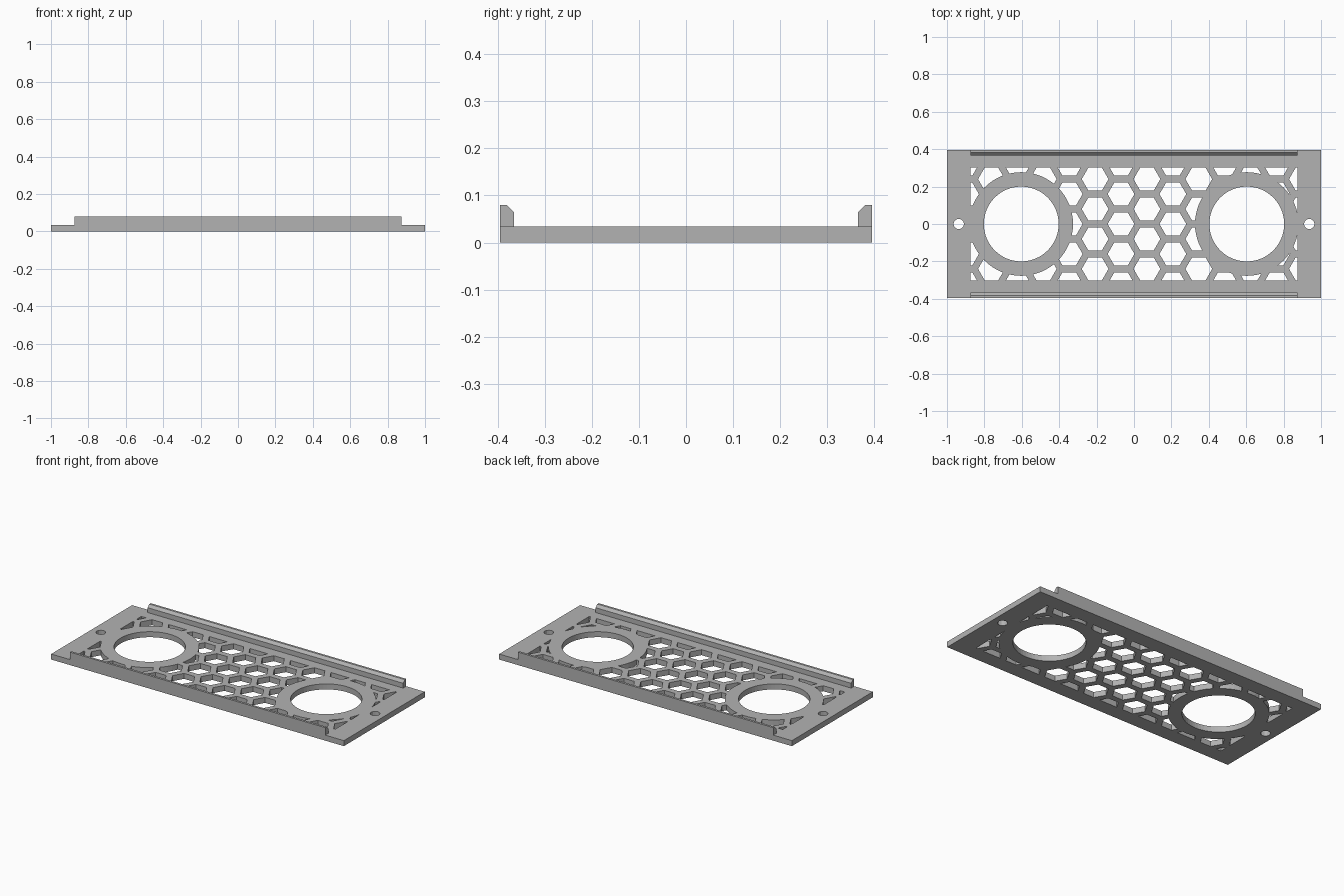
import bpy
import bmesh
from math import cos, sin, pi, sqrt

if "Cube" in bpy.data.objects:
    bpy.data.objects.remove(bpy.data.objects["Cube"])

HALF_Y = 0.395
THICK = 0.034
RAIL_X = 0.873
SPEAKER_X = 0.603
PITCH = 0.16               # honeycomb spacing, flat to flat
HEX_R = 0.124 / sqrt(3)    # honeycomb corner radius

grey = bpy.data.materials.new("plain grey")
grey.use_nodes = True
colour = (0.45, 0.45, 0.45, 1)
grey.diffuse_color = colour
grey.node_tree.nodes["Principled BSDF"].inputs["Base Color"].default_value = colour


def circle(x, y, r, n):
    return [(x + r * cos(2 * pi * i / n), y + r * sin(2 * pi * i / n)) for i in range(n)]


def rectangle(hx, hy):
    return [(-hx, -hy), (hx, -hy), (hx, hy), (-hx, hy)]


def prisms(name, outlines, low, high, along="z"):
    """Extrude closed outlines along z (xy outlines) or along x (yz outlines)."""
    bm = bmesh.new()
    for outline in outlines:
        def ring(d):
            return [bm.verts.new((a, b, d) if along == "z" else (d, a, b)) for a, b in outline]
        bottom, top = ring(low), ring(high)
        bm.faces.new(bottom[::-1])
        bm.faces.new(top)
        for i in range(len(outline)):
            j = (i + 1) % len(outline)
            bm.faces.new((bottom[i], bottom[j], top[j], top[i]))
    bmesh.ops.recalc_face_normals(bm, faces=bm.faces[:])
    mesh = bpy.data.meshes.new(name)
    bm.to_mesh(mesh)
    bm.free()
    mesh.materials.append(grey)
    obj = bpy.data.objects.new(name, mesh)
    bpy.context.collection.objects.link(obj)
    return obj


def combine(target, tool, operation):
    """Apply a boolean and discard the tool."""
    mod = target.modifiers.new("cut", "BOOLEAN")
    mod.operation = operation
    mod.solver = "EXACT"
    mod.object = tool
    graph = bpy.context.evaluated_depsgraph_get()
    result = bpy.data.meshes.new_from_object(target.evaluated_get(graph))
    target.modifiers.clear()
    target.data = result
    bpy.data.objects.remove(tool)


# Honeycomb cutter, trimmed to the vent window and kept clear of the rings
cells = []
for col in range(-7, 7):
    x = (col + 0.5) * PITCH * sqrt(3) / 2
    shift = 0.5 if col % 2 == 0 else 0
    for row in range(-3, 4):
        cells.append(circle(x, (row + shift) * PITCH, HEX_R, 6))
honeycomb = prisms("honeycomb_cutter", cells, -0.1, 0.2)
combine(honeycomb, prisms("window", [rectangle(RAIL_X, 0.303)], -0.2, 0.3), "INTERSECT")
rings = [circle(s * SPEAKER_X, 0, 0.277, 64) for s in (-1, 1)]
combine(honeycomb, prisms("rings", rings, -0.3, 0.4), "DIFFERENCE")

# Plate with vent, large round openings and screw holes
plate = prisms("plate", [rectangle(1, HALF_Y)], 0, THICK)
combine(plate, honeycomb, "DIFFERENCE")
holes = [circle(s * SPEAKER_X, 0, 0.2, 64) for s in (-1, 1)]
holes += [circle(s * 0.937, 0, 0.028, 12) for s in (-1, 1)]
combine(plate, prisms("hole_cutter", holes, -0.1, 0.2), "DIFFERENCE")

# Chamfered rails along the front and back edges
profile = [(HALF_Y, THICK), (HALF_Y, 0.08), (0.381, 0.08), (0.365, 0.064), (0.365, THICK)]
for name, side in (("front_rail", -1), ("back_rail", 1)):
    prisms(name, [[(side * y, z) for y, z in profile]], -RAIL_X, RAIL_X, along="x")
